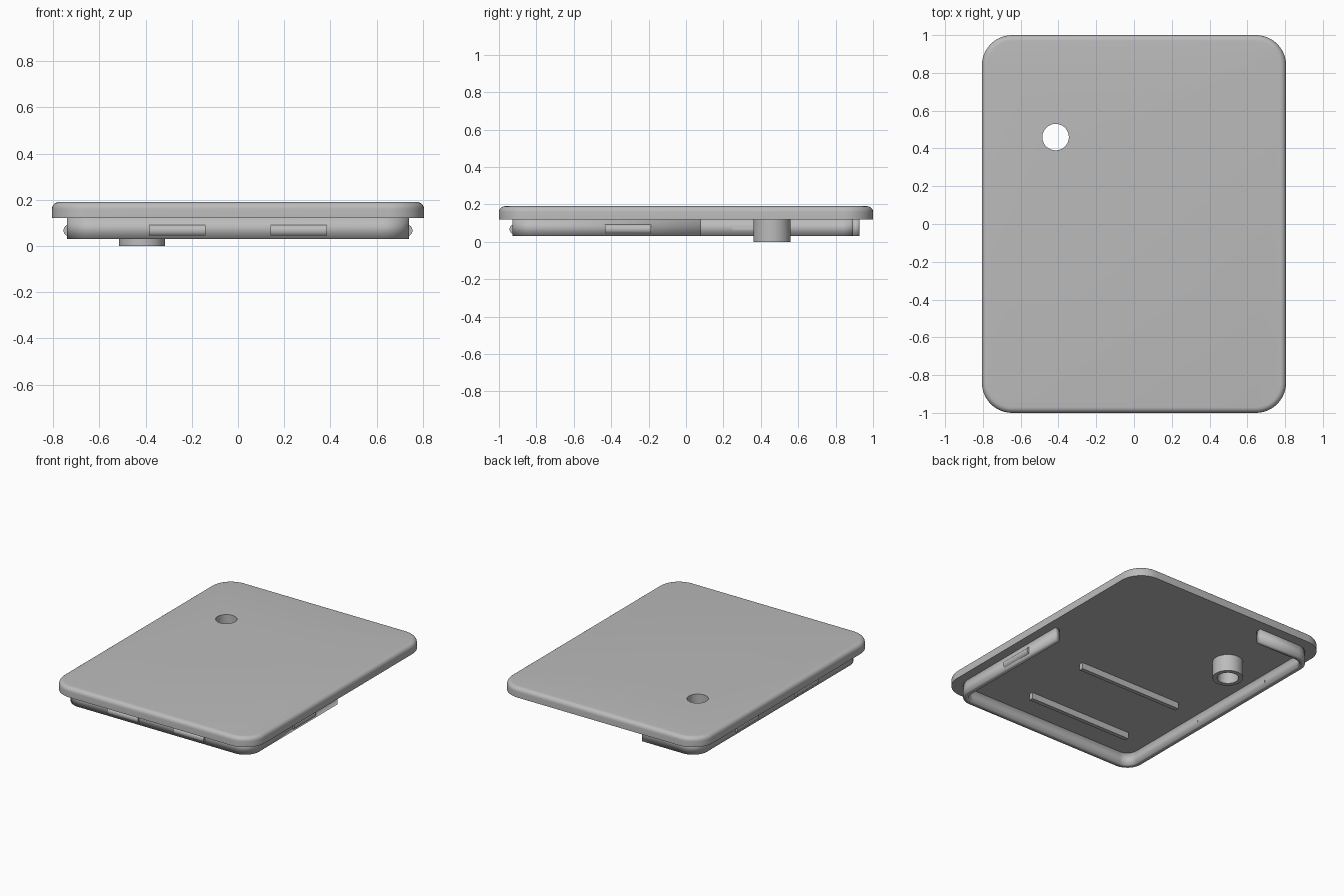
import bpy, bmesh, math
from mathutils import Matrix, Vector

if "Cube" in bpy.data.objects:
    bpy.data.objects.remove(bpy.data.objects["Cube"], do_unlink=True)

GREY = bpy.data.materials.new("plain grey")
GREY.use_nodes = True
GREY.diffuse_color = (0.5, 0.5, 0.5, 1)
GREY.node_tree.nodes["Principled BSDF"].inputs["Base Color"].default_value = (0.5, 0.5, 0.5, 1)

UNDERSIDE, TOP = 0.12, 0.19
LIP_X, LIP_Y, LIP_BOTTOM, LIP_THICK = 0.74, 0.928, 0.03, 0.037
BOSS = (-0.415, 0.46)


def finish(name, bm):
    mesh = bpy.data.meshes.new(name)
    bmesh.ops.recalc_face_normals(bm, faces=bm.faces)
    bm.to_mesh(mesh)
    bm.free()
    mesh.materials.append(GREY)
    ob = bpy.data.objects.new(name, mesh)
    bpy.context.collection.objects.link(ob)
    return ob


def smooth(ob):
    bpy.ops.object.select_all(action='DESELECT')
    ob.select_set(True)
    bpy.context.view_layer.objects.active = ob
    bpy.ops.object.shade_smooth_by_angle(angle=math.radians(35))


def arc(cx, cy, r, start, turn, steps=12):
    angles = [math.radians(start + turn * i / steps) for i in range(steps + 1)]
    return [(cx + r * math.cos(a), cy + r * math.sin(a)) for a in angles]


def rounded_outline(hx, hy, r):
    corners = [(1, 1, 0), (-1, 1, 90), (-1, -1, 180), (1, -1, 270)]
    return [p for sx, sy, a in corners
            for p in arc(sx * (hx - r), sy * (hy - r), r, a, 90)]


def cylinder(name, radius, z0, z1, xy):
    bm = bmesh.new()
    bmesh.ops.create_cone(bm, cap_ends=True, segments=48, radius1=radius, radius2=radius,
                          depth=z1 - z0, matrix=Matrix.Translation((*xy, (z0 + z1) / 2)))
    return finish(name, bm)


def box(name, size, centre):
    bm = bmesh.new()
    bmesh.ops.create_cube(bm, size=1, matrix=Matrix.Translation(centre) @ Matrix.Diagonal((*size, 1)))
    return finish(name, bm)


# Cover plate: rounded slab with a softened top edge
bm = bmesh.new()
outline = rounded_outline(0.805, 1.0, 0.16)
base = bm.faces.new([bm.verts.new((x, y, UNDERSIDE)) for x, y in outline])
top = bmesh.ops.extrude_face_region(bm, geom=[base])["geom"]
bmesh.ops.translate(bm, vec=(0, 0, TOP - UNDERSIDE),
                    verts=[v for v in top if isinstance(v, bmesh.types.BMVert)])
rim = [e for e in bm.edges if all(v.co.z > TOP - 0.001 for v in e.verts)]
bmesh.ops.bevel(bm, geom=rim, offset=0.03, segments=6, profile=0.5, affect='EDGES')
plate = finish("cover_plate", bm)

# Boss under the plate, and one hole through both
boss = cylinder("hollow_boss", 0.1, 0, UNDERSIDE, BOSS)
cutter = cylinder("hole_cutter", 0.07, -0.1, 0.4, BOSS)
cutter.hide_render = True
cutter.hide_set(True)
for ob in (plate, boss):
    cut = ob.modifiers.new("hole", 'BOOLEAN')
    cut.operation, cut.object, cut.solver = 'DIFFERENCE', cutter, 'EXACT'
    smooth(ob)

# Lip: open wall around the front, right edge and part of the back
cx, cy, r = LIP_X - LIP_THICK / 2, LIP_Y - LIP_THICK / 2, 0.095
path = [(cx, 0.08)]
path += arc(cx - r, -cy + r, r, 0, -90)
path += arc(-cx + r, -cy + r, r, 270, -90)
path += arc(-cx + r, cy - r, r, 180, -90)
path += [(-0.3, cy)]
bm = bmesh.new()
rows = [[bm.verts.new((x, y, z)) for x, y in path] for z in (LIP_BOTTOM, UNDERSIDE)]
for i in range(len(path) - 1):
    bm.faces.new((rows[0][i], rows[0][i + 1], rows[1][i + 1], rows[1][i]))
lip = finish("inner_lip", bm)
wall = lip.modifiers.new("thickness", 'SOLIDIFY')
wall.thickness, wall.offset, wall.use_even_offset = LIP_THICK, 0, True
smooth(lip)

# Snap ridges: round bars sunk into the lip
sink = 0.012
snaps = [("front_snap_left", (0.2625, -LIP_Y + sink), 'Y'),
         ("front_snap_right", (-0.2625, -LIP_Y + sink), 'Y'),
         ("left_snap", (LIP_X - sink, -0.31), 'X'),
         ("right_snap_front", (-LIP_X + sink, -0.31), 'X'),
         ("right_snap_back", (-LIP_X + sink, 0.37), 'X')]
for name, (x, y), side in snaps:
    turn = Matrix.Rotation(math.pi / 2, 4, 'Y' if side == 'Y' else 'X')
    bm = bmesh.new()
    bmesh.ops.create_cone(bm, cap_ends=True, segments=32, radius1=0.027, radius2=0.027, depth=0.245,
                          matrix=Matrix.Translation((x, y, 0.067)) @ turn)
    smooth(finish(name, bm))

# Support ribs under the plate
for name, y in (("front_rib", -0.68), ("middle_rib", -0.17)):
    box(name, (0.82, 0.03, 0.05), (-0.1, y, UNDERSIDE - 0.02))
